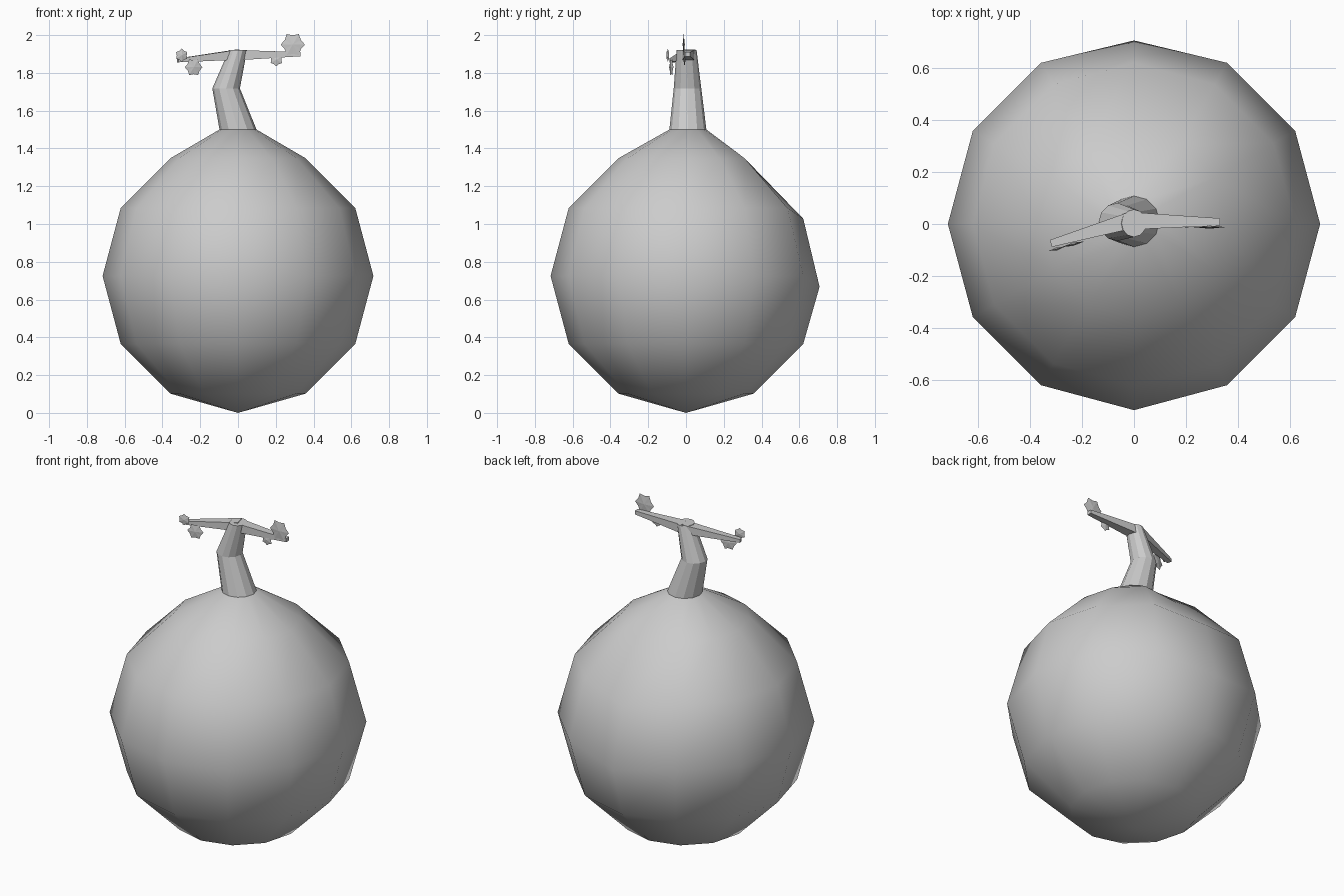
import bpy, bmesh
from math import sin, cos, pi
from mathutils import Vector

if "Cube" in bpy.data.objects:
    bpy.data.objects.remove(bpy.data.objects["Cube"])

SEG = 12


def finish(name, bm, smooth=False):
    bmesh.ops.recalc_face_normals(bm, faces=bm.faces)
    for f in bm.faces:
        f.smooth = smooth
    me = bpy.data.meshes.new(name)
    bm.to_mesh(me)
    bm.free()
    ob = bpy.data.objects.new(name, me)
    bpy.context.collection.objects.link(ob)
    return ob


def ring(bm, cx, cy, z, r, ry=None):
    ry = ry or r
    return [bm.verts.new((cx + r * cos(2 * pi * i / SEG), cy + ry * sin(2 * pi * i / SEG), z))
            for i in range(SEG)]


def bridge(bm, a, b):
    n = len(a)
    for i in range(n):
        bm.faces.new((a[i], a[(i + 1) % n], b[(i + 1) % n], b[i]))


# Round body: 12-sided ball drawn up to a small collar at the top
R, CZ = 0.717, 0.725
bm = bmesh.new()
rings = []
for k in range(1, 6):
    a = -pi / 2 + k * pi / 6
    rings.append(ring(bm, 0, 0, CZ + R * sin(a) * 1.003, R * cos(a)))
rings.append(ring(bm, 0, 0.01, 1.50, 0.098))
for lo, hi in zip(rings, rings[1:]):
    bridge(bm, lo, hi)
bottom = bm.verts.new((0, 0, 0))
for i in range(SEG):
    bm.faces.new((bottom, rings[0][(i + 1) % SEG], rings[0][i]))
bm.faces.new(rings[-1])
# Back seam column sags slightly
for r in rings[2:5]:
    r[3].co.z -= 0.057
rings[2][3].co.y -= 0.01
finish("body", bm, True)

# Bent stem
bm = bmesh.new()
stem = [ring(bm, 0, 0.01, 1.50, 0.098),
        ring(bm, -0.063, 0.008, 1.718, 0.073),
        ring(bm, 0.0, 0.003, 1.92, 0.048, 0.053)]
for lo, hi in zip(stem, stem[1:]):
    bridge(bm, lo, hi)
bm.faces.new(stem[0])
bm.faces.new(stem[-1])
finish("stem", bm)


# Tapered square twigs
def twig(name, start, end, s, e):
    bm = bmesh.new()
    p, q = Vector(start), Vector(end)
    d = q - p
    side = Vector((-d.y, d.x, 0)).normalized()
    up = Vector((0, 0, 1))
    loops = []
    for c, (w, h) in ((p, s), (q, e)):
        loops.append([bm.verts.new(c + side * w * u + up * h * v)
                      for u, v in ((-1, -1), (1, -1), (1, 1), (-1, 1))])
    bridge(bm, *loops)
    for l in loops:
        bm.faces.new(l)
    finish(name, bm)


twig("twig_left", (0, 0.018, 1.897), (-0.32, -0.075, 1.866), (0.033, 0.027), (0.014, 0.010))
twig("twig_right", (0, 0.012, 1.894), (0.332, 0.008, 1.899), (0.033, 0.027), (0.014, 0.011))


# Thin six-pointed blossoms facing the front
def blossom(name, x, y, z, r, spin, slope):
    bm = bmesh.new()
    c = Vector((x, y, z))
    along = Vector((1, slope, 0)).normalized()
    out = Vector((along.y, -along.x, 0))
    up = Vector((0, 0, 1))
    rim = []
    for i in range(12):
        a = spin + i * pi / 6
        rr = r if i % 2 == 0 else r * 0.77
        rim.append(bm.verts.new(c + along * rr * cos(a) + up * rr * sin(a)))
    for s in (-1, 1):
        hub = bm.verts.new(c + out * s * 0.006)
        for i in range(12):
            bm.faces.new((hub, rim[i], rim[(i + 1) % 12]))
    finish(name, bm)


for i, b in enumerate([(0.29, -0.012, 1.95, 0.064, 0, 0),
                       (0.203, -0.008, 1.87, 0.035, pi / 6, 0),
                       (-0.235, -0.078, 1.83, 0.048, 0, 0.25),
                       (-0.298, -0.096, 1.893, 0.035, pi / 6, 0.25)]):
    blossom(f"blossom_{i + 1}", *b)
